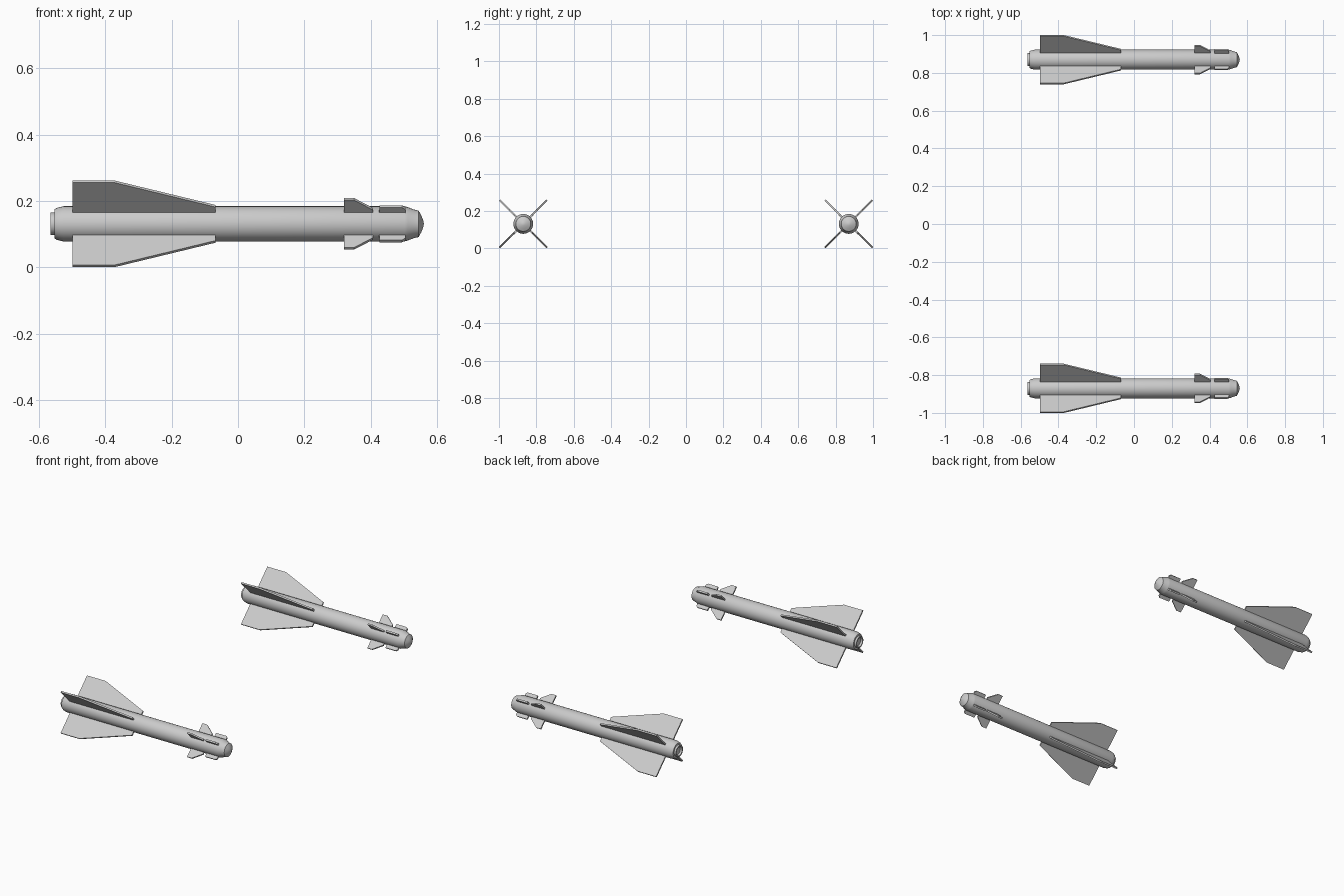
import bpy, bmesh, math
from mathutils import Matrix, Vector

if "Cube" in bpy.data.objects:
    bpy.data.objects.remove(bpy.data.objects["Cube"])

CENTRE_Y, CENTRE_Z = 0.87, 0.131
SEGMENTS = 32


def finish(name, bm, loc, smooth):
    bmesh.ops.recalc_face_normals(bm, faces=bm.faces)
    mesh = bpy.data.meshes.new(name)
    bm.to_mesh(mesh)
    bm.free()
    obj = bpy.data.objects.new(name, mesh)
    obj.location = loc
    bpy.context.collection.objects.link(obj)
    if smooth:
        bpy.ops.object.select_all(action='DESELECT')
        bpy.context.view_layer.objects.active = obj
        obj.select_set(True)
        bpy.ops.object.shade_smooth_by_angle(angle=math.radians(25))


def lathe(name, profile, loc):
    # Revolve (x, radius) points around the long axis
    bm = bmesh.new()
    verts = [bm.verts.new((x, 0, r)) for x, r in profile]
    edges = [bm.edges.new(pair) for pair in zip(verts, verts[1:])]
    bmesh.ops.spin(bm, geom=verts + edges, cent=(0, 0, 0), axis=(1, 0, 0),
                   angle=math.tau, steps=SEGMENTS, use_duplicate=False)
    bmesh.ops.remove_doubles(bm, verts=bm.verts, dist=1e-5)
    finish(name, bm, loc, True)


def cross_fins(name, outline, thickness, loc):
    # Four flat plates in an X, outline given as (x, radius)
    bm = bmesh.new()
    for i in range(4):
        rot = Matrix.Rotation(math.radians(45 + 90 * i), 3, 'X')
        face = bm.faces.new([bm.verts.new(rot @ Vector((x, -thickness / 2, r)))
                             for x, r in outline])
        ext = bmesh.ops.extrude_face_region(bm, geom=[face], use_keep_orig=True)
        moved = [v for v in ext['geom'] if isinstance(v, bmesh.types.BMVert)]
        bmesh.ops.translate(bm, verts=moved, vec=rot @ Vector((0, thickness, 0)))
    finish(name, bm, loc, False)


# Tube with chamfered tail, tapered collar and blunt nose
body = [(-0.553, 0), (-0.553, 0.044), (-0.546, 0.048), (-0.526, 0.053),
        (0.502, 0.053), (0.512, 0.050), (0.530, 0.043), (0.544, 0.040),
        (0.553, 0.024), (0.558, 0.010), (0.560, 0)]
# Short exhaust ring with a recessed centre
nozzle = [(-0.550, 0.034), (-0.565, 0.034), (-0.565, 0.027), (-0.555, 0.022), (-0.555, 0)]
tail_fin = [(-0.498, 0.045), (-0.498, 0.180), (-0.372, 0.180), (-0.068, 0.076), (-0.068, 0.045)]
control_fin = [(0.319, 0.045), (0.319, 0.105), (0.350, 0.105), (0.406, 0.064), (0.406, 0.045)]
nose_strake = [(0.425, 0.045), (0.427, 0.074), (0.494, 0.074), (0.504, 0.066), (0.504, 0.045)]

for side, sign in (("left", -1), ("right", 1)):
    loc = (0, sign * CENTRE_Y, CENTRE_Z)
    lathe(side + "_body", body, loc)
    lathe(side + "_nozzle", nozzle, loc)
    cross_fins(side + "_tail_fins", tail_fin, 0.009, loc)
    cross_fins(side + "_control_fins", control_fin, 0.009, loc)
    cross_fins(side + "_nose_strakes", nose_strake, 0.010, loc)
